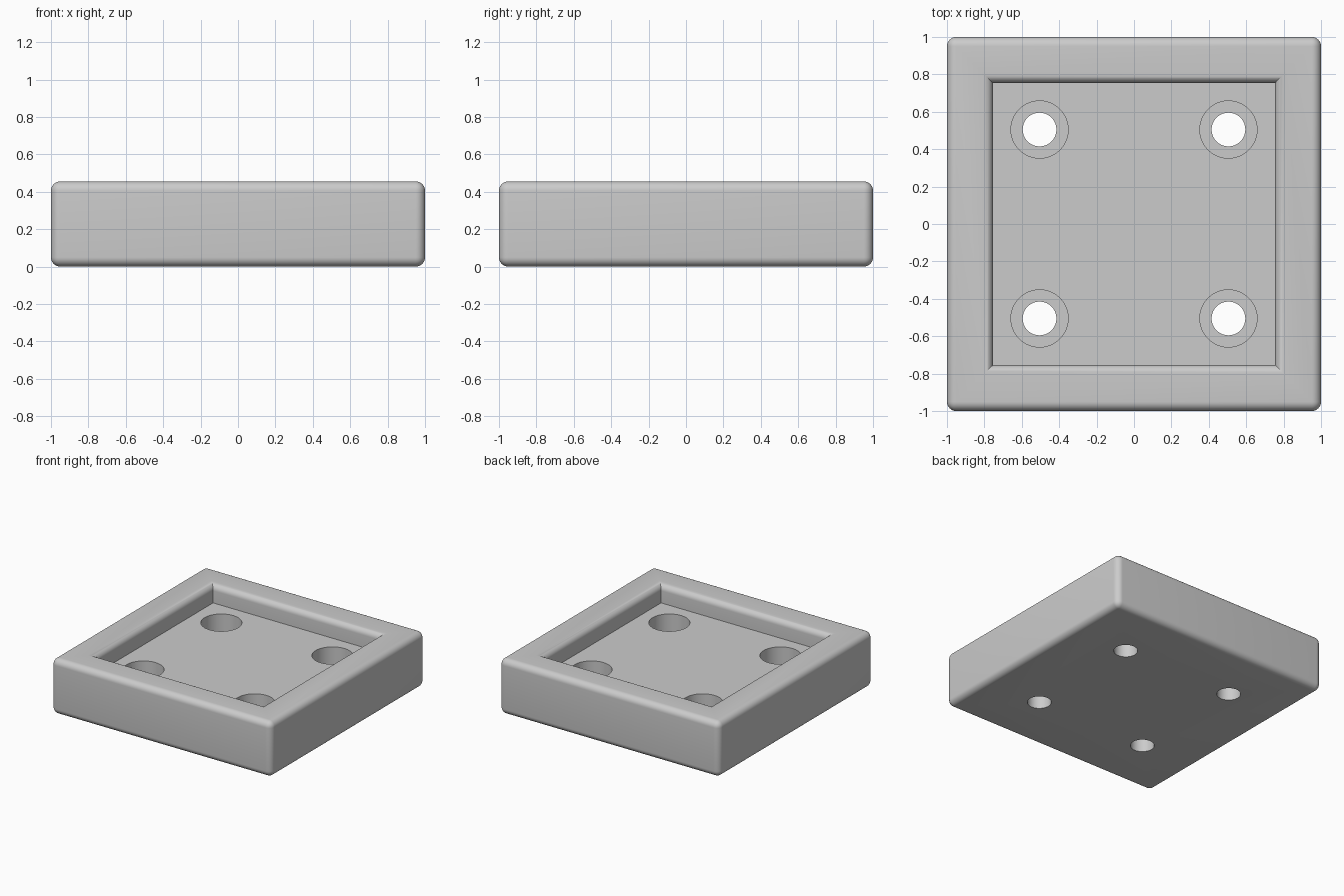
import bpy, bmesh
from math import sin, cos, pi, sqrt

if "Cube" in bpy.data.objects:
    bpy.data.objects.remove(bpy.data.objects["Cube"], do_unlink=True)

HEIGHT = 0.455
FLOOR = 0.305       # pocket floor height
POCKET = 0.755      # pocket half width
FILLET = 0.05
HOLE_SPOT = 0.505
STEPS = 8

grey = bpy.data.materials.new("light grey")
grey.use_nodes = True
colour = (0.6, 0.6, 0.6, 1)
grey.diffuse_color = colour
grey.node_tree.nodes["Principled BSDF"].inputs["Base Color"].default_value = colour


def make_object(name, bm):
    bmesh.ops.recalc_face_normals(bm, faces=bm.faces[:])
    mesh = bpy.data.meshes.new(name)
    bm.to_mesh(mesh)
    bm.free()
    mesh.materials.append(grey)
    obj = bpy.data.objects.new(name, mesh)
    bpy.context.collection.objects.link(obj)
    return obj


def lathe(name, profile, sides, x=0, y=0):
    """Closed solid from (radius, z) rings, with a regular polygon plan."""
    bm = bmesh.new()
    rings = []
    for r, z in profile:
        angles = [2 * pi * (i + 0.5) / sides for i in range(sides)]
        rings.append([bm.verts.new((x + r * cos(a), y + r * sin(a), z)) for a in angles])
    for low, high in zip(rings, rings[1:]):
        for i in range(sides):
            j = (i + 1) % sides
            bm.faces.new((low[i], low[j], high[j], high[i]))
    bm.faces.new(rings[0])
    bm.faces.new(rings[-1])
    return make_object(name, bm)


# Block with all outer edges rounded
bm = bmesh.new()
bmesh.ops.create_cube(bm, size=1)
for v in bm.verts:
    v.co = (v.co.x * 2, v.co.y * 2, (v.co.z + 0.5) * HEIGHT)
bmesh.ops.bevel(bm, geom=bm.edges[:], offset=FILLET, segments=STEPS,
                profile=0.5, affect='EDGES')
block = make_object("mounting_block", bm)

# Square pocket cutter, flaring at the rim to leave a rounded lip
section = [(POCKET, FLOOR)]
for i in range(STEPS + 1):
    a = pi / 2 * i / STEPS
    section.append((POCKET + FILLET * (1 - cos(a)), HEIGHT - FILLET * (1 - sin(a))))
section.append((POCKET + FILLET, HEIGHT + 0.1))
cutters = [lathe("pocket_cutter", [(r * sqrt(2), z) for r, z in section], 4)]

# Stepped screw hole cutters
step = [(0.09, -0.1), (0.09, 0.135), (0.153, 0.135), (0.153, 0.38)]
for sx in (-1, 1):
    for sy in (-1, 1):
        cutters.append(lathe("screw_hole_cutter", step, 64, sx * HOLE_SPOT, sy * HOLE_SPOT))

# Cut, then discard the cutters
bpy.ops.object.select_all(action='DESELECT')
bpy.context.view_layer.objects.active = block
block.select_set(True)
for cutter in cutters:
    cutter.hide_render = True
    mod = block.modifiers.new(cutter.name, 'BOOLEAN')
    mod.operation = 'DIFFERENCE'
    mod.solver = 'EXACT'
    mod.object = cutter
    bpy.ops.object.modifier_apply(modifier=mod.name)
    bpy.data.objects.remove(cutter, do_unlink=True)

bpy.ops.object.shade_smooth_by_angle(angle=pi / 6)
